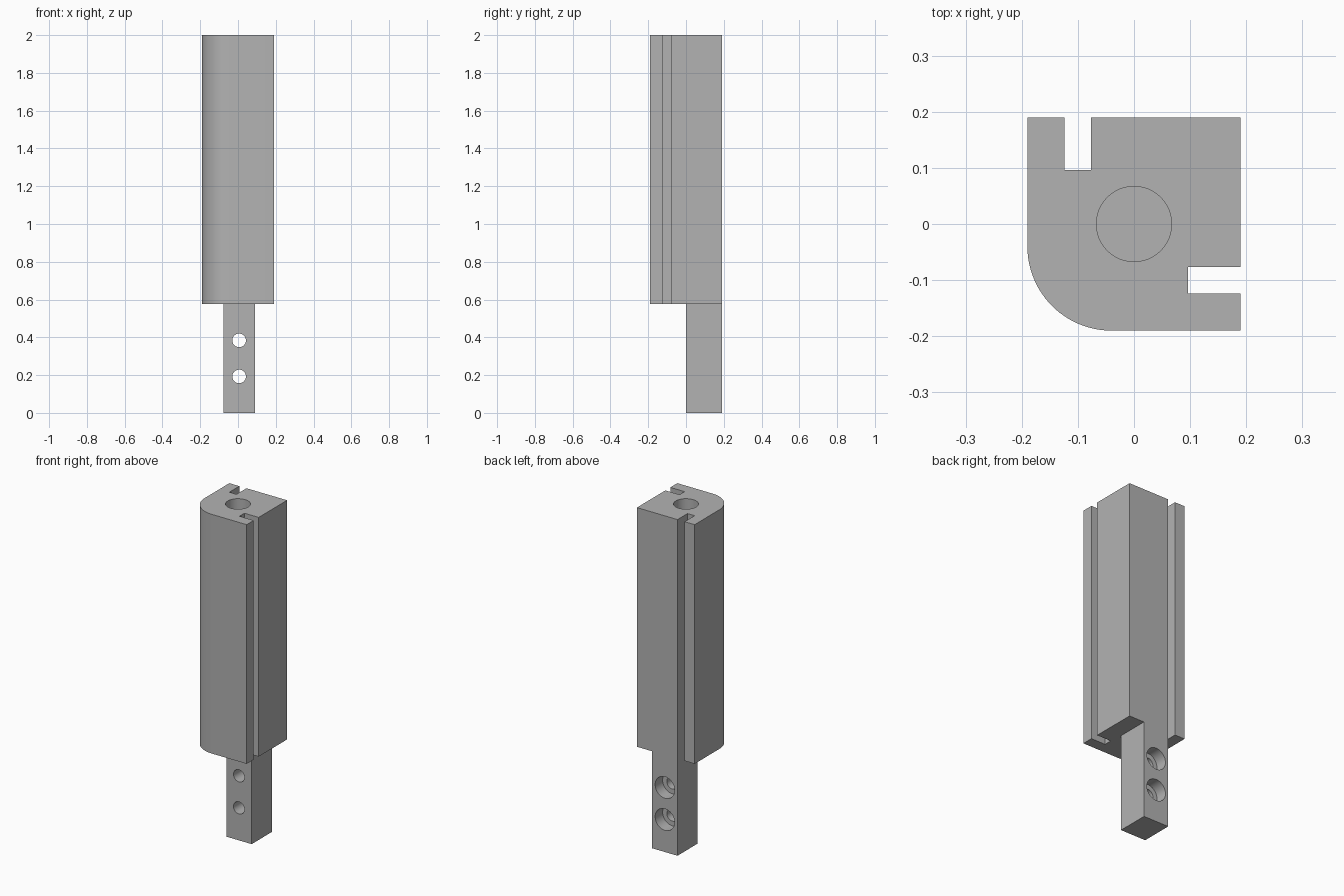
import bpy, bmesh, math
from mathutils import Matrix, Vector

cube = bpy.data.objects.get("Cube")
if cube:
    bpy.data.objects.remove(cube, do_unlink=True)

HALF = 0.19        # half width of the body
JOINT = 0.577      # height where the body meets the tenon
TOP = 2.0
CORNER = 0.15      # radius of the rounded corner

grey = bpy.data.materials.new("plain grey")
grey.use_nodes = True
grey.diffuse_color = (0.45, 0.45, 0.45, 1)
grey.node_tree.nodes["Principled BSDF"].inputs["Base Color"].default_value = (0.45, 0.45, 0.45, 1)


def make_object(name, bm):
    bmesh.ops.recalc_face_normals(bm, faces=bm.faces)
    mesh = bpy.data.meshes.new(name)
    bm.to_mesh(mesh)
    bm.free()
    mesh.materials.append(grey)
    obj = bpy.data.objects.new(name, mesh)
    bpy.context.collection.objects.link(obj)
    return obj


def extrude_profile(name, outline, bottom, top):
    bm = bmesh.new()
    face = bm.faces.new([bm.verts.new((x, y, bottom)) for x, y in outline])
    new = bmesh.ops.extrude_face_region(bm, geom=[face])["geom"]
    verts = [v for v in new if isinstance(v, bmesh.types.BMVert)]
    bmesh.ops.translate(bm, verts=verts, vec=(0, 0, top - bottom))
    return make_object(name, bm)


def drill(target, name, start, end, radius):
    """Cut a round hole running from start to end."""
    start, end = Vector(start), Vector(end)
    axis = end - start
    place = Matrix.Translation((start + end) / 2) @ axis.to_track_quat("Z", "Y").to_matrix().to_4x4()
    bm = bmesh.new()
    bmesh.ops.create_cone(bm, cap_ends=True, segments=48, radius1=radius,
                          radius2=radius, depth=axis.length, matrix=place)
    cutter = make_object(name, bm)
    cutter.hide_render = True
    mod = target.modifiers.new(name, "BOOLEAN")
    mod.operation = "DIFFERENCE"
    mod.solver = "EXACT"
    mod.object = cutter
    bpy.context.view_layer.objects.active = target
    bpy.ops.object.modifier_apply(modifier=name)
    bpy.data.objects.remove(cutter, do_unlink=True)


# Body: square bar with one rounded corner and a slot in two sides
slot_floor, slot_in, slot_out = 0.096, -0.077, -0.124
centre = CORNER - HALF
outline = []
for i in range(25):
    angle = math.pi + i / 24 * math.pi / 2
    outline.append((centre + CORNER * math.cos(angle), centre + CORNER * math.sin(angle)))
right_slot = [(HALF, -HALF), (HALF, slot_out), (slot_floor, slot_out),
              (slot_floor, slot_in), (HALF, slot_in)]
back_slot = [(y, x) for x, y in reversed(right_slot)]
outline += right_slot + [(HALF, HALF)] + back_slot
body = extrude_profile("slotted_body", outline, JOINT, TOP)

# Blind bore in the top
drill(body, "top_bore", (0, 0, TOP - 0.4), (0, 0, TOP + 0.1), 0.067)

# Tenon, flush with the back of the body
left, right = slot_in, 0.09
tenon = extrude_profile("tenon", [(left, 0), (right, 0), (right, HALF), (left, HALF)], 0, JOINT)

# Screw holes, counterbored from the back
for z in (0.193, 0.384):
    x = 0.006
    drill(tenon, "screw_hole", (x, -0.1, z), (x, 0.3, z), 0.036)
    drill(tenon, "counterbore", (x, 0.12, z), (x, 0.3, z), 0.064)

# Smooth round surfaces, crisp edges
for obj in (body, tenon):
    bpy.ops.object.select_all(action="DESELECT")
    obj.select_set(True)
    bpy.context.view_layer.objects.active = obj
    bpy.ops.object.shade_smooth_by_angle(angle=math.radians(30))
